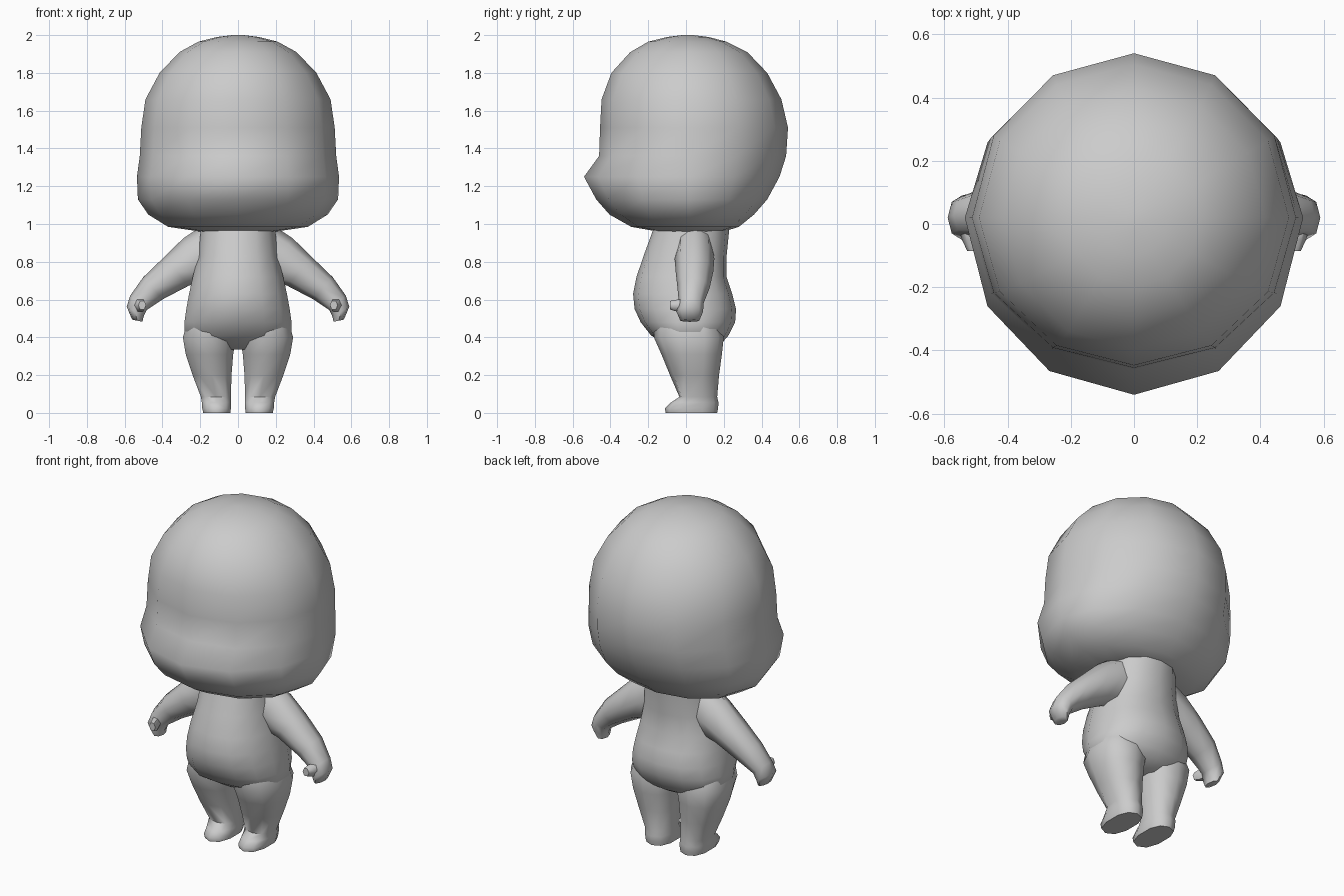
import bpy, bmesh, math
from mathutils import Vector

if "Cube" in bpy.data.objects:
    bpy.data.objects.remove(bpy.data.objects["Cube"])


def loft(name, rings, mirror=False):
    """Skin a stack of equal-sized rings and close both ends with fans."""
    bm = bmesh.new()
    loops = [[bm.verts.new(p) for p in ring] for ring in rings]
    n = len(loops[0])
    for a, b in zip(loops, loops[1:]):
        for i in range(n):
            j = (i + 1) % n
            bm.faces.new((a[i], a[j], b[j], b[i]))
    bm.faces.new(loops[0][::-1])
    bm.faces.new(loops[-1])
    caps = [f for f in bm.faces if len(f.verts) == n and n > 4]
    bmesh.ops.poke(bm, faces=caps)
    bmesh.ops.recalc_face_normals(bm, faces=bm.faces)
    mesh = bpy.data.meshes.new(name)
    bm.to_mesh(mesh)
    bm.free()
    obj = bpy.data.objects.new(name, mesh)
    bpy.context.collection.objects.link(obj)
    if mirror:
        obj.modifiers.new("mirror", 'MIRROR').use_mirror_merge = False
    bpy.ops.object.select_all(action='DESELECT')
    obj.select_set(True)
    bpy.context.view_layer.objects.active = obj
    bpy.ops.object.shade_smooth_by_angle(angle=math.radians(65))
    return obj


def level_ring(z, x0, x1, front, back, mid, n=12, square=1.0):
    """Horizontal oval with separate front and back depths."""
    pts = []
    for i in range(n):
        a = 2 * math.pi * i / n
        s, c = math.sin(a), -math.cos(a)
        s = math.copysign(abs(s) ** square, s)
        c = math.copysign(abs(c) ** square, c)
        depth = mid - front if c < 0 else back - mid
        pts.append(((x0 + x1) / 2 + s * (x1 - x0) / 2, mid + c * depth, z))
    return pts


def limb_ring(center, across, half, half_y, n=8):
    """Oval across a limb lying in the x-z plane."""
    c, u = Vector(center), Vector((across[0], 0, across[1])).normalized()
    return [c + u * half * math.cos(2 * math.pi * i / n)
            + Vector((0, half_y * math.sin(2 * math.pi * i / n), 0)) for i in range(n)]


# Head with muzzle ridge: z, half width, front, back
head = [(0.96, .20, -.15, .20), (0.985, .37, -.29, .28), (1.05, .475, -.405, .36),
        (1.13, .53, -.475, .43), (1.25, .535, -.54, .495), (1.36, .52, -.46, .53),
        (1.51, .512, -.455, .54), (1.66, .49, -.447, .505), (1.80, .415, -.395, .43),
        (1.91, .31, -.295, .325), (1.965, .21, -.20, .215), (1.99, .11, -.10, .12)]
rings = [level_ring(z, -w, w, f, b, 0.02) for z, w, f, b in head]
rings.append(level_ring(2.0, -.03, .03, -.02, .04, 0.01))
loft("head", rings)

# Torso with round belly and seat
torso = [(0.335, .13, -.06, .13), (0.37, .24, -.12, .19), (0.41, .29, -.185, .225),
         (0.48, .29, -.24, .26), (0.55, .28, -.272, .265), (0.63, .265, -.28, .245),
         (0.72, .245, -.262, .215), (0.83, .215, -.225, .215), (0.98, .20, -.17, .23)]
loft("torso", [level_ring(z, -w, w, f, b, 0.02, 14, 0.9) for z, w, f, b in torso])

# Legs and feet: z, inner x, outer x, front, back
leg = [(0.0, .038, .187, -.108, .165), (0.025, .034, .193, -.112, .17),
       (0.055, .034, .195, -.08, .172), (0.085, .034, .20, -.035, .165),
       (0.20, .03, .245, -.085, .175), (0.31, .02, .282, -.13, .19),
       (0.40, .005, .298, -.17, .20), (0.46, .01, .28, -.17, .18)]
loft("leg", [level_ring(z, i, o, f, b, 0.04, 10, 0.85) for z, i, o, f, b in leg], True)

# Arms and mitten hands: center, across direction, half thickness, half depth
arm = [((.10, .045, .87), (.55, .84), .15, .10), ((.21, .045, .815), (.6, .8), .135, .105),
       ((.325, .045, .75), (.64, .77), .10, .10), ((.45, .04, .66), (.66, .75), .078, .085),
       ((.527, .028, .583), (.75, .66), .058, .066), ((.545, .02, .535), (.85, .52), .052, .07),
       ((.533, .02, .488), (.95, .2), .028, .05)]
loft("arm", [limb_ring(*r) for r in arm], True)

# Thumbs reaching forward
thumb = [((.53, .0), .57, .036), ((.515, -.05), .568, .036), ((.507, -.085), .57, .026)]
loft("thumb", [[(x + r * .8 * math.cos(k * math.pi / 3), y, z + r * math.sin(k * math.pi / 3))
                for k in range(6)] for (x, y), z, r in thumb], True)
